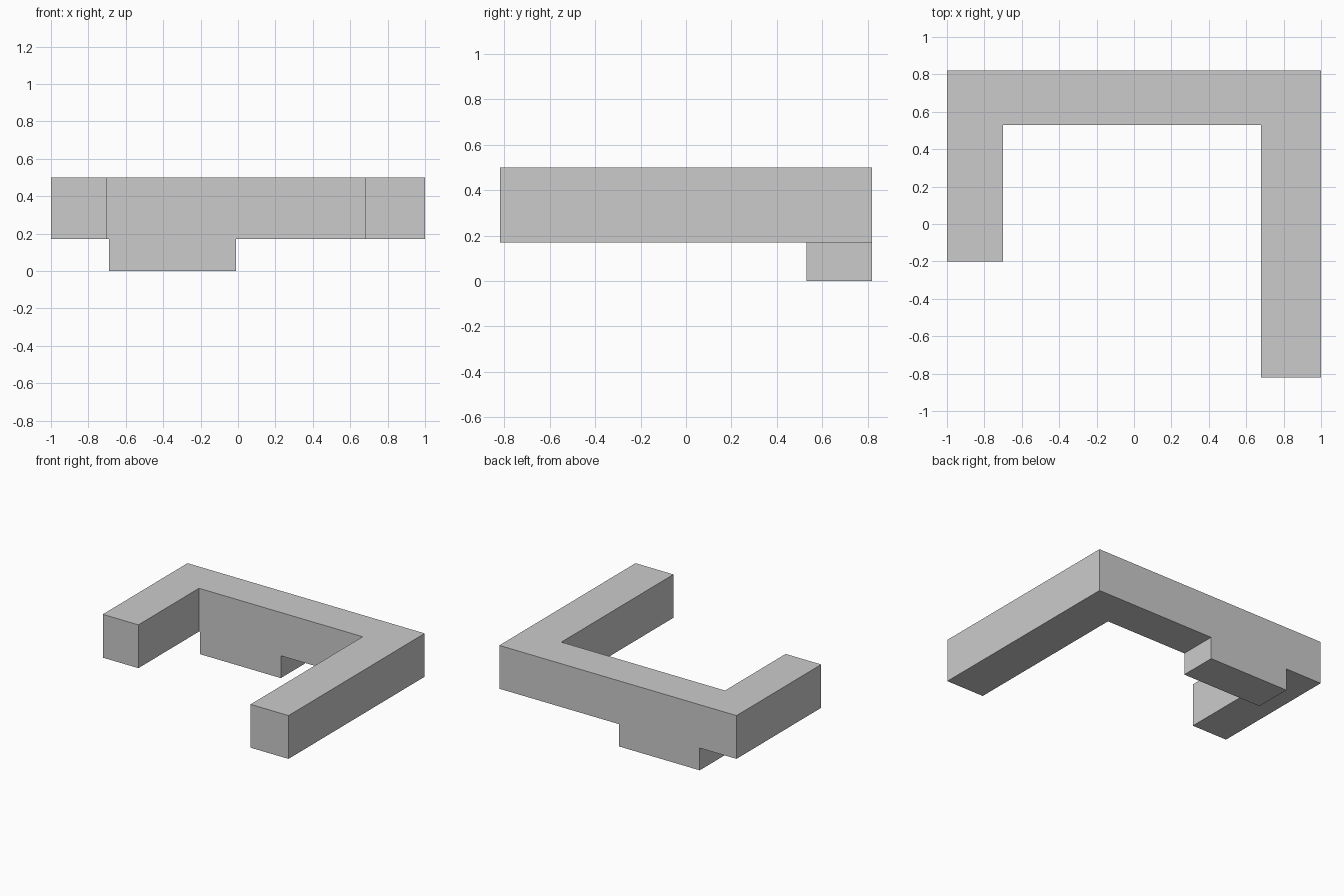
import bpy, bmesh

if "Cube" in bpy.data.objects:
    bpy.data.objects.remove(bpy.data.objects["Cube"])

Z_MID, Z_TOP = 0.17, 0.5
Y_IN, Y_BACK = 0.53, 0.82


def prism(name, outline, z0, z1, open_top=False):
    """Extrude a counter-clockwise xy outline from z0 to z1."""
    bm = bmesh.new()
    low = [bm.verts.new((x, y, z0)) for x, y in outline]
    high = [bm.verts.new((x, y, z1)) for x, y in outline]
    n = len(outline)
    bm.faces.new(low[::-1])
    if not open_top:
        bm.faces.new(high)
    for i in range(n):
        j = (i + 1) % n
        bm.faces.new((low[i], low[j], high[j], high[i]))
    mesh = bpy.data.meshes.new(name)
    bm.to_mesh(mesh)
    bm.free()
    obj = bpy.data.objects.new(name, mesh)
    bpy.context.collection.objects.link(obj)
    return obj


# Main body: back wing with a short left wing and a long right wing
prism("main_body", [(-1, -0.2), (-0.7, -0.2), (-0.7, Y_IN), (0.68, Y_IN),
                    (0.68, -0.82), (1, -0.82), (1, Y_BACK), (-1, Y_BACK)],
      Z_MID, Z_TOP)

# Lower block under the back wing, open where it meets the body
prism("lower_block", [(-0.69, Y_IN), (-0.01, Y_IN),
                      (-0.01, Y_BACK), (-0.69, Y_BACK)],
      0, Z_MID, open_top=True)
